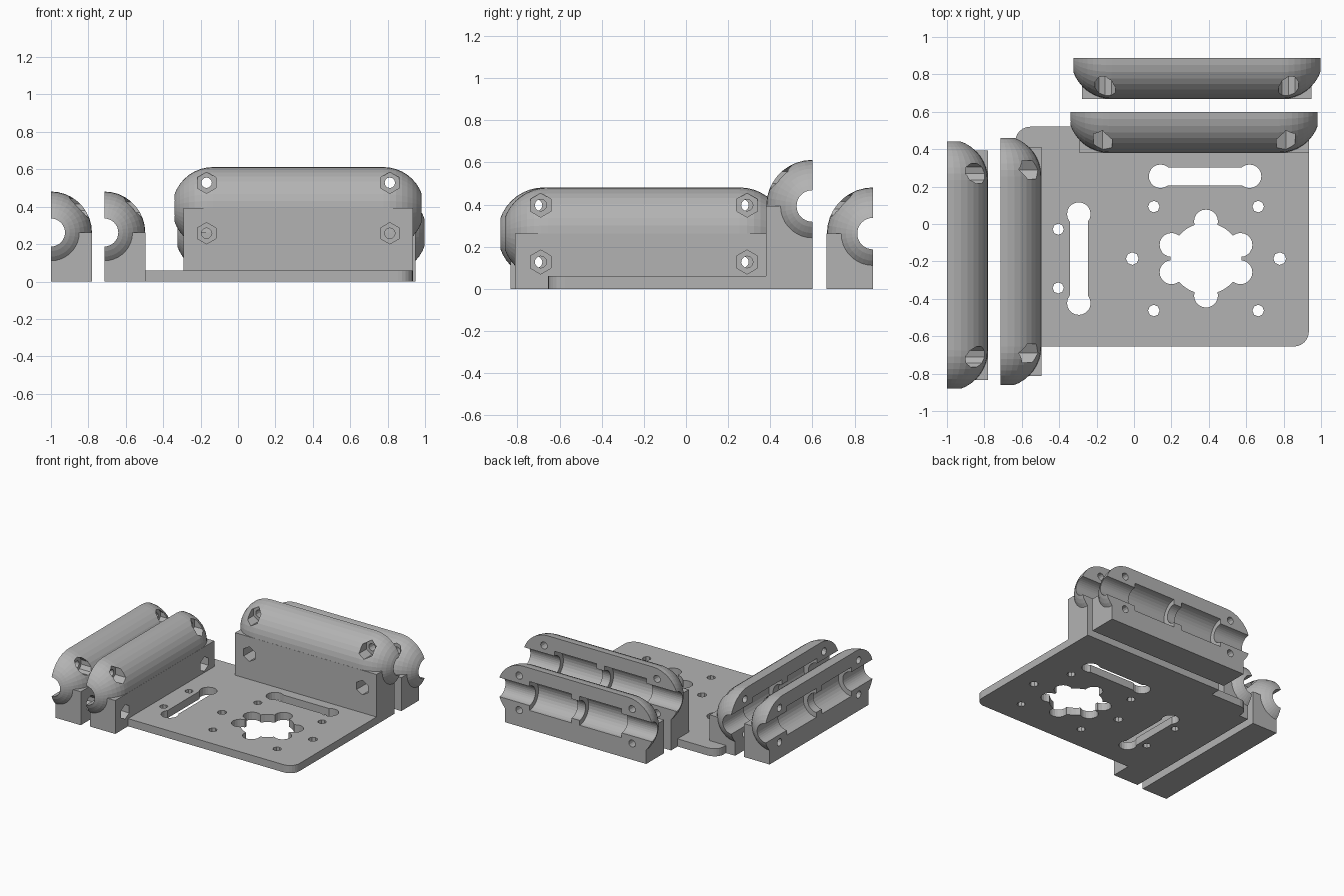
import bpy, bmesh, math
from mathutils import Matrix, Vector

if "Cube" in bpy.data.objects:
    bpy.data.objects.remove(bpy.data.objects["Cube"])

# Single plastic colour
grey = bpy.data.materials.new("plain_grey")
grey.use_nodes = True
grey.diffuse_color = (0.45, 0.45, 0.45, 1)
grey.node_tree.nodes["Principled BSDF"].inputs["Base Color"].default_value = grey.diffuse_color


def finish(bm, name):
    bmesh.ops.recalc_face_normals(bm, faces=bm.faces)
    mesh = bpy.data.meshes.new(name)
    bm.to_mesh(mesh)
    bm.free()
    mesh.materials.append(grey)
    obj = bpy.data.objects.new(name, mesh)
    bpy.context.scene.collection.objects.link(obj)
    return obj


def box(name, low, high):
    bm = bmesh.new()
    low, high = Vector(low), Vector(high)
    bmesh.ops.create_cube(bm, size=1, matrix=Matrix.Translation((low + high) / 2)
                          @ Matrix.Diagonal((*(high - low), 1)))
    return finish(bm, name)


def cylinder(name, centre, radius, depth, sides, along_y=False):
    bm = bmesh.new()
    turn = Matrix.Rotation(math.pi / 2, 4, 'X') if along_y else Matrix()
    bmesh.ops.create_cone(bm, cap_ends=True, segments=sides, radius1=radius,
                          radius2=radius, depth=depth,
                          matrix=Matrix.Translation(centre) @ turn)
    return finish(bm, name)


def lathe(name, profile, sides):
    # Revolve (x, radius) points around the x axis
    bm = bmesh.new()
    verts = [bm.verts.new((x, 0, r)) for x, r in profile]
    edges = [bm.edges.new(pair) for pair in zip(verts, verts[1:])]
    bmesh.ops.spin(bm, geom=verts + edges, cent=(0, 0, 0), axis=(1, 0, 0),
                   angle=2 * math.pi, steps=sides)
    bmesh.ops.remove_doubles(bm, verts=bm.verts, dist=1e-5)
    return finish(bm, name)


def combine(obj, steps):
    # Apply a list of (operation, helper) booleans, then drop the helpers
    for operation, helper in steps:
        helper.hide_render = True
        mod = obj.modifiers.new("cut", 'BOOLEAN')
        mod.operation = operation
        mod.solver = 'EXACT'
        mod.object = helper
    bpy.context.view_layer.update()
    graph = bpy.context.evaluated_depsgraph_get()
    mesh = bpy.data.meshes.new_from_object(obj.evaluated_get(graph))
    obj.modifiers.clear()
    obj.data = mesh
    for _, helper in steps:
        bpy.data.objects.remove(helper)
    mesh.materials.clear()
    mesh.materials.append(grey)
    for poly in mesh.polygons:
        poly.material_index = 0
        poly.use_smooth = False


# Split bearing holder: half capsule on a block, flat side facing local +y
RADIUS, STRAIGHT = 0.219, 0.455


def holder(name, location, turn, pocket_sides):
    height = location[2]
    arc = [(STRAIGHT + RADIUS * math.cos(a), RADIUS * math.sin(a))
           for a in (i * math.pi / 20 for i in range(11))]
    shell = lathe(name, arc + [(-x, r) for x, r in reversed(arc)], 36)
    # Shaft bore with two wider bearing seats
    half = [(0.035, 0.075), (0.035, 0.113), (0.4, 0.113), (0.4, 0.075), (0.8, 0.075), (0.8, 0)]
    bore = lathe("bore", [(-x, r) for x, r in reversed(half)] + half, 32)
    steps = [('UNION', box("block", (-0.613, -0.22, -height), (0.613, 0.1, 0))),
             ('DIFFERENCE', box("split", (-1, 0, -1), (1, 1, 1))),
             ('DIFFERENCE', bore)]
    # Bolt holes with pockets for heads or nuts
    for x in (-0.49, 0.49):
        for z in (-0.135, 0.135):
            steps.append(('DIFFERENCE', cylinder("bolt", (x, 0, z), 0.028, 0.8, 12, True)))
            steps.append(('DIFFERENCE', cylinder("pocket", (x, -0.25, z), 0.057, 0.3,
                                                 pocket_sides, True)))
    combine(shell, steps)
    shell.data.transform(Matrix.Translation(location) @ Matrix.Rotation(turn, 4, 'Z'))


holder("rear_holder_inner", (0.322, 0.6, 0.393), 0, 6)
holder("rear_holder_outer", (0.336, 0.888, 0.262), 0, 10)
holder("side_holder_inner", (-0.715, -0.2, 0.262), math.pi / 2, 6)
holder("side_holder_outer", (-1.0, -0.22, 0.262), math.pi / 2, 10)

# Base plate with rounded corners
THICK = 0.06
plate = box("base_plate", (-0.635, -0.655, 0), (0.935, 0.52, THICK))
bm = bmesh.new()
bm.from_mesh(plate.data)
upright = [e for e in bm.edges if abs(e.verts[0].co.z - e.verts[1].co.z) > 0.01]
bmesh.ops.bevel(bm, geom=upright, offset=0.08, segments=6, profile=0.5, affect='EDGES')
bm.to_mesh(plate.data)
bm.free()

cuts = []


def hole(x, y, radius, sides):
    cuts.append(('DIFFERENCE', cylinder("hole", (x, y, 0), radius, 0.4, sides)))


# Central rosette opening
CX, CY = 0.385, -0.185
hole(CX, CY, 0.19, 36)
for side in (-1, 1):
    hole(CX, CY + side * 0.198, 0.064, 20)
    for end in (-1, 1):
        hole(CX + side * 0.184, CY + end * 0.073, 0.064, 20)
        hole(CX + side * 0.279, CY + end * 0.278, 0.031, 8)
    hole(CX + side * 0.394, CY, 0.034, 8)
    # Side screw holes and the round ends of both slots
    hole(-0.405, CY + side * 0.157, 0.03, 8)
    hole(-0.295, CY + side * 0.238, 0.063, 20)
    hole(0.38 + side * 0.238, 0.255, 0.063, 20)
cuts.append(('DIFFERENCE', box("slot", (-0.343, -0.42, -0.1), (-0.247, 0.05, 0.2))))
cuts.append(('DIFFERENCE', box("slot", (0.14, 0.207, -0.1), (0.62, 0.303, 0.2))))
combine(plate, cuts)
